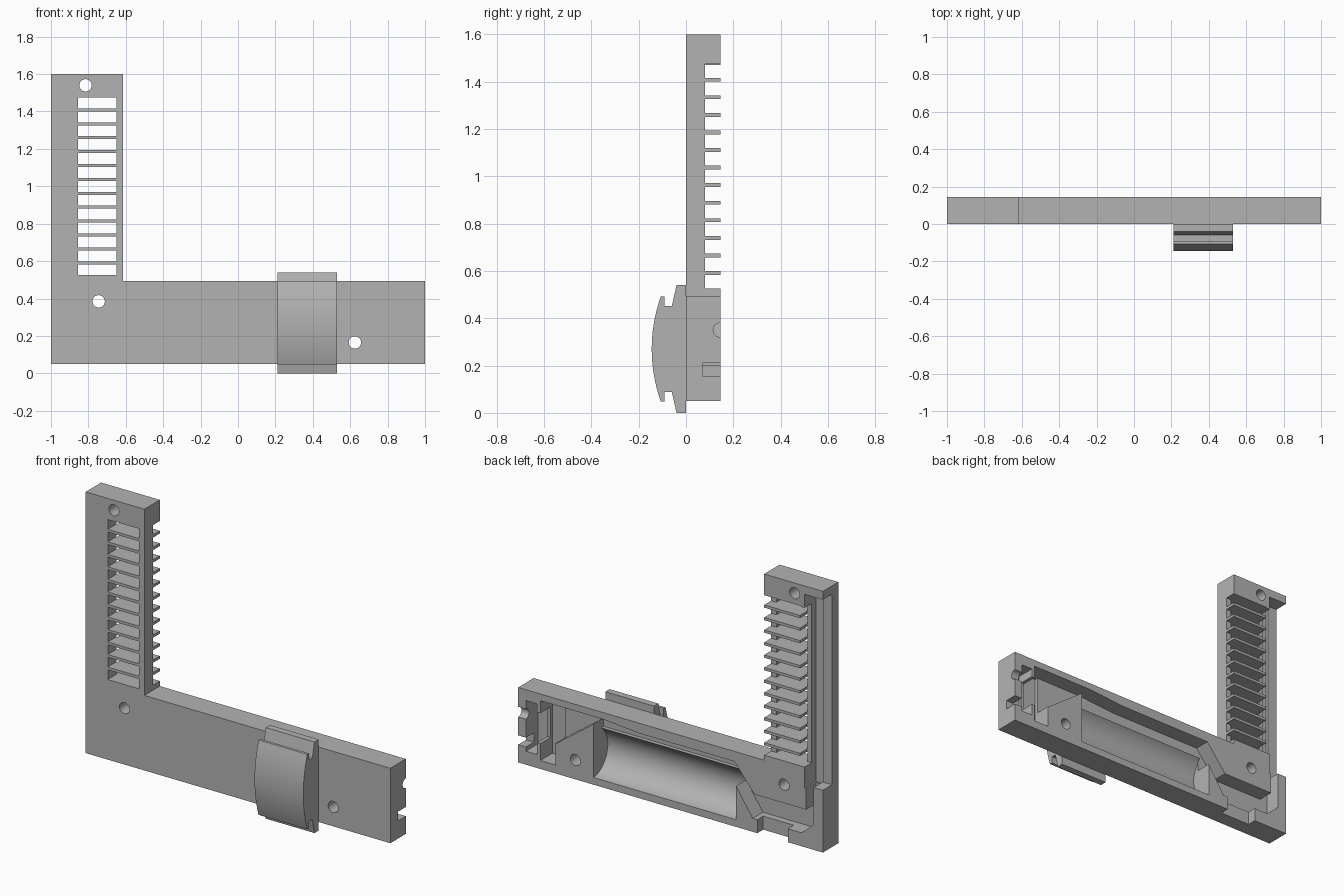
import bpy, bmesh, math
from mathutils import Matrix

cube = bpy.data.objects.get("Cube")
if cube:
    bpy.data.objects.remove(cube, do_unlink=True)

grey = bpy.data.materials.new("plain grey")
grey.use_nodes = True
GREY = (0.45, 0.45, 0.45, 1)
grey.diffuse_color = GREY
grey.node_tree.nodes["Principled BSDF"].inputs["Base Color"].default_value = GREY

BACK = 0.145
OUT = 0.3      # cutters reach past the back face


def make(name, bm):
    bmesh.ops.recalc_face_normals(bm, faces=bm.faces)
    mesh = bpy.data.meshes.new(name)
    bm.to_mesh(mesh)
    bm.free()
    obj = bpy.data.objects.new(name, mesh)
    bpy.context.collection.objects.link(obj)
    mesh.materials.append(grey)
    return obj


def prism(name, points, low, high, axis="y"):
    """Extrude an (x, z) outline along y, or a (y, z) outline along x."""
    bm = bmesh.new()
    place = (lambda a, b: (a, low, b)) if axis == "y" else (lambda a, b: (low, a, b))
    face = bm.faces.new([bm.verts.new(place(a, b)) for a, b in points])
    moved = bmesh.ops.extrude_face_region(bm, geom=[face])["geom"]
    shift = (0, high - low, 0) if axis == "y" else (high - low, 0, 0)
    bmesh.ops.translate(bm, vec=shift, verts=[v for v in moved if isinstance(v, bmesh.types.BMVert)])
    return make(name, bm)


def box(x0, x1, z0, z1, y0, y1=OUT):
    return prism("cutter", [(x0, z0), (x1, z0), (x1, z1), (x0, z1)], y0, y1)


def rod(radius, depth, centre, axis, sides):
    bm = bmesh.new()
    turn = Matrix.Rotation(math.pi / 2, 4, axis)
    bmesh.ops.create_cone(bm, cap_ends=True, segments=sides, radius1=radius, radius2=radius,
                          depth=depth, matrix=Matrix.Translation(centre) @ turn)
    return make("cutter", bm)


def cut(target, cutter):
    mod = target.modifiers.new("cut", "BOOLEAN")
    mod.operation = "DIFFERENCE"
    mod.solver = "EXACT"
    mod.object = cutter
    bpy.context.view_layer.objects.active = target
    bpy.ops.object.modifier_apply(modifier=mod.name)
    bpy.data.objects.remove(cutter, do_unlink=True)


# L-shaped housing
housing = prism("housing", [(-1, 0.05), (1, 0.05), (1, 0.495), (-0.615, 0.495),
                            (-0.615, 1.6), (-1, 1.6)], 0, BACK)

# Vent slots, open to the inner side behind the front wall
PITCH = 0.0743
for i in range(13):
    z = 0.525 + i * PITCH
    cut(housing, box(-0.855, -0.65, z, z + 0.058, -0.1))
    cut(housing, box(-0.855, -0.5, z, z + 0.058, 0.08))

# Stepped wire channel down the outer edge of the upright
cut(housing, box(-0.882, -0.85, 0.525, 1.47, 0.08))
cut(housing, box(-0.94, -0.88, 0.4, 1.55, 0.04))
cut(housing, box(-1.1, -0.938, 0.42, 1.55, 0.06))

# Wire channel along the top, around the screw boss
channel = [(0.78, 0.455), (0.45, 0.455), (0.2, 0.435), (-0.42, 0.435), (-0.55, 0.275),
           (-0.89, 0.275), (-0.89, 0.5), (-0.94, 0.5), (-0.94, 0.2), (-0.86, 0.13),
           (-0.54, 0.13), (-0.425, 0.3), (-0.425, 0.36), (0.505, 0.36), (0.505, 0.41),
           (0.75, 0.23), (0.78, 0.23)]
cut(housing, prism("cutter", channel, 0.05, OUT))
cut(housing, box(-0.77, -0.57, 0, 0.14, 0.09))

# Round battery bay
cut(housing, rod(0.148, 0.935, (0.0375, 0.16, 0.24), "Y", 64))

# Switch bay at the end, with a low partition and two outlets
cut(housing, box(0.755, 0.855, 0.1, 0.455, 0.03))
cut(housing, box(0.875, 0.95, 0.13, 0.43, 0.03))
cut(housing, box(0.85, 0.88, 0.2, 0.38, 0.05))
cut(housing, box(0.94, 1.1, 0.155, 0.21, 0.07))
cut(housing, rod(0.03, 0.2, (1.0, BACK, 0.35), "Y", 24))

# Screw holes
for x, z in [(-0.815, 1.54), (-0.745, 0.385), (0.625, 0.165)]:
    cut(housing, rod(0.033, 0.8, (x, 0.1, z), "X", 32))

# Curved front clip: half outline mirrored about its middle height
MID = 0.27
lower = [(0, 0), (-0.04, 0), (-0.06, 0.088), (-0.09, 0.088), (-0.09, 0.048), (-0.107, 0.048)]
reach = MID - 0.048
arc = []
for i in range(1, 20):
    t = -1 + i / 10
    arc.append((-0.107 - 0.038 * (1 - t * t), MID + reach * t))
upper = [(y, 2 * MID - z) for y, z in reversed(lower)]
clip = prism("front_clip", lower + arc + upper, 0.21, 0.53, "x")

for obj in (housing, clip):
    bpy.ops.object.select_all(action="DESELECT")
    obj.select_set(True)
    bpy.context.view_layer.objects.active = obj
    bpy.ops.object.shade_smooth_by_angle(angle=math.radians(25))
